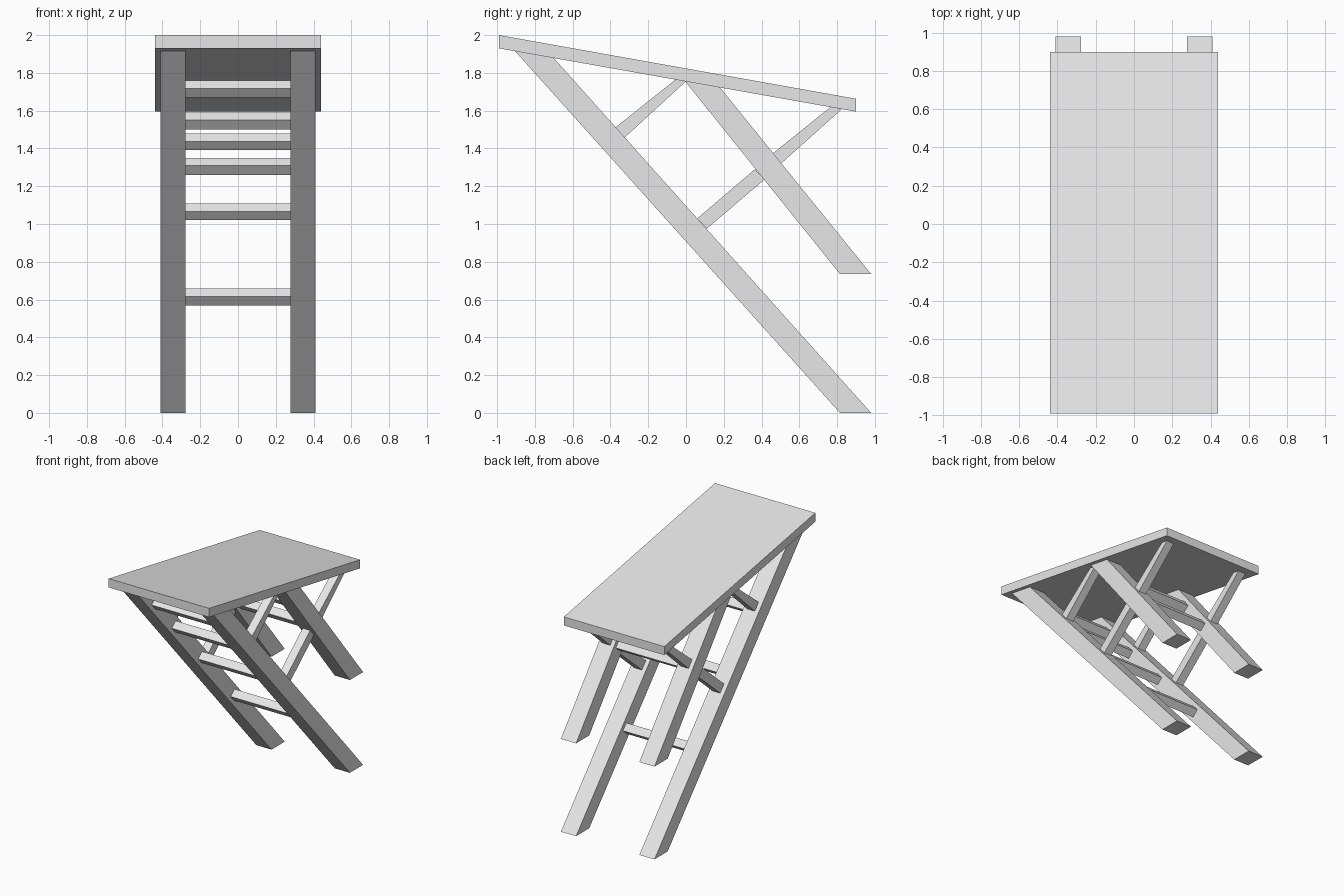
import bpy, bmesh
from mathutils import Vector

cube = bpy.data.objects.get("Cube")
if cube:
    bpy.data.objects.remove(cube)

# One plain grey finish
grey = bpy.data.materials.new("light_grey")
grey.use_nodes = True
colour = (0.8, 0.8, 0.8, 1)
grey.diffuse_color = colour
grey.node_tree.nodes["Principled BSDF"].inputs["Base Color"].default_value = colour


def extrude_profile(name, profile, x0, x1):
    """Extrude a side (y, z) profile across x."""
    bm = bmesh.new()
    face = bm.faces.new([bm.verts.new((x0, y, z)) for y, z in profile])
    out = bmesh.ops.extrude_face_region(bm, geom=[face])
    moved = [v for v in out["geom"] if isinstance(v, bmesh.types.BMVert)]
    bmesh.ops.translate(bm, verts=moved, vec=(x1 - x0, 0, 0))
    bmesh.ops.recalc_face_normals(bm, faces=bm.faces)
    mesh = bpy.data.meshes.new(name)
    bm.to_mesh(mesh)
    bm.free()
    mesh.materials.append(grey)
    obj = bpy.data.objects.new(name, mesh)
    bpy.context.collection.objects.link(obj)


def pair(name, profile, inner, outer):
    """Matching parts on the left (+x) and right (-x)."""
    extrude_profile("left_" + name, profile, inner, outer)
    extrude_profile("right_" + name, profile, -outer, -inner)


def underside(y):
    """Height of the sloping underside of the board."""
    return 1.93 - (y + 0.99) * 0.177


def leg_profile(top_front, top_back, foot_z):
    return [(top_front, underside(top_front)), (top_back, underside(top_back)),
            (0.98, foot_z), (0.815, foot_z)]


# Sloping board
extrude_profile("board", [(-0.99, 2.0), (0.9, 1.663), (0.9, 1.595), (-0.99, 1.93)],
                -0.44, 0.44)

# Slanted legs
LEG_IN, LEG_OUT = 0.277, 0.41
long_leg = leg_profile(-0.905, -0.70, 0)
short_leg = leg_profile(-0.005, 0.18, 0.735)
pair("long_leg", long_leg, LEG_IN, LEG_OUT)
pair("short_leg", short_leg, LEG_IN, LEG_OUT)

# Diagonal braces between the legs and the board
braces = {
    "upper_brace": [(-0.375, 1.51), (-0.328, 1.455), (0.0, 1.755), (-0.055, 1.765)],
    "lower_brace": [(0.06, 1.03), (0.11, 0.975), (0.415, 1.235), (0.365, 1.29)],
    "rear_brace": [(0.455, 1.37), (0.5, 1.317), (0.825, 1.608), (0.765, 1.619)],
}
for name, profile in braces.items():
    pair(name, profile, 0.31, 0.376)


def rungs(name, leg, heights):
    """Square rungs centred in a pair of legs and turned to follow them."""
    top = (Vector(leg[0]) + Vector(leg[1])) / 2
    foot = (Vector(leg[2]) + Vector(leg[3])) / 2
    along = (foot - top).normalized()
    across = Vector((-along.y, along.x))
    for i, z in enumerate(heights):
        centre = top.lerp(foot, (top.y - z) / (top.y - foot.y))
        profile = [centre + (along * a + across * b) * 0.0315
                   for a, b in ((-1, -1), (1, -1), (1, 1), (-1, 1))]
        extrude_profile(f"{name}_{i + 1}", profile, -LEG_IN, LEG_IN)


rungs("long_leg_rung", long_leg, (0.613, 1.065, 1.435, 1.715))
rungs("short_leg_rung", short_leg, (1.305, 1.545))
